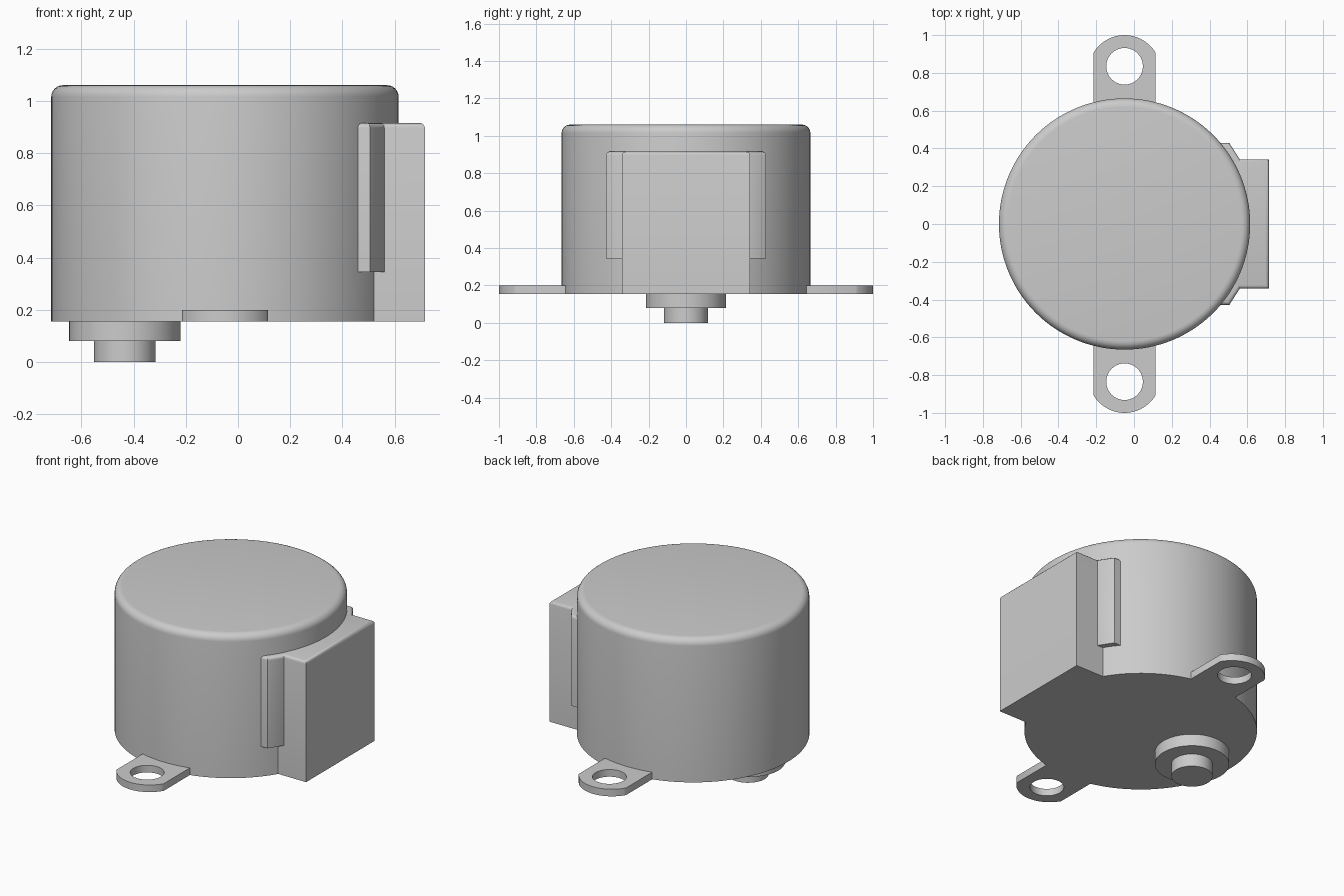
import bpy, bmesh, math

if "Cube" in bpy.data.objects:
    bpy.data.objects.remove(bpy.data.objects["Cube"])

grey = bpy.data.materials.new("light_grey")
grey.diffuse_color = (0.6, 0.6, 0.6, 1)
grey.use_nodes = True
grey.node_tree.nodes["Principled BSDF"].inputs["Base Color"].default_value = grey.diffuse_color

CX, R = -0.05, 0.665          # can centre and radius
BASE, TOP = 0.155, 1.06       # can underside and top


def finish(name, bm):
    bmesh.ops.recalc_face_normals(bm, faces=bm.faces)
    me = bpy.data.meshes.new(name)
    bm.to_mesh(me)
    bm.free()
    me.materials.append(grey)
    ob = bpy.data.objects.new(name, me)
    bpy.context.collection.objects.link(ob)
    bpy.ops.object.select_all(action='DESELECT')
    ob.select_set(True)
    bpy.context.view_layer.objects.active = ob
    bpy.ops.object.shade_smooth_by_angle(angle=math.radians(35))
    return ob


def arc(cx, cy, r, a0, a1, n):
    return [(cx + r * math.cos(a0 + (a1 - a0) * i / n),
             cy + r * math.sin(a0 + (a1 - a0) * i / n)) for i in range(n + 1)]


def circle(cx, cy, r, n):
    return arc(cx, cy, r, 0, 2 * math.pi, n)[:-1]


def prism(name, loops, z0, z1, round_top=0.0, segs=4, keep=lambda e: True):
    """Extrude an outline (with optional hole loops) and round chosen top edges."""
    bm = bmesh.new()
    for pts in loops:
        vs = [bm.verts.new((x, y, z0)) for x, y in pts]
        if len(loops) == 1:
            bm.faces.new(vs)
        else:
            for i in range(len(vs)):
                bm.edges.new((vs[i - 1], vs[i]))
    if len(loops) > 1:
        bmesh.ops.triangle_fill(bm, edges=bm.edges[:], use_beauty=True)
    ext = bmesh.ops.extrude_face_region(bm, geom=bm.faces[:])["geom"]
    for v in ext:
        if isinstance(v, bmesh.types.BMVert):
            v.co.z = z1
    bmesh.ops.recalc_face_normals(bm, faces=bm.faces)
    if round_top:
        rim = [e for e in bm.edges if all(v.co.z > z1 - 1e-5 for v in e.verts) and keep(e)]
        bmesh.ops.bevel(bm, geom=rim, offset=round_top, segments=segs,
                        profile=0.5, affect='EDGES')
    return finish(name, bm)


# Motor can with rounded upper rim
prism("motor_can", [circle(CX, 0, R, 128)], BASE, TOP, 0.045, 6)

# Offset output boss and shaft under the can
prism("shaft_boss", [circle(-0.433, 0, 0.213, 64)], 0.08, BASE + 0.01)
prism("output_shaft", [circle(-0.433, 0, 0.118, 48)], 0.0, 0.09)

# Connector block on the side, top edges softened on the outside
prism("connector_block", [[(0.45, -0.342), (0.715, -0.342), (0.715, 0.342), (0.45, 0.342)]],
      BASE, 0.915, 0.018, 3, lambda e: max(v.co.x for v in e.verts) > 0.5)

for side, s in (("front", -1), ("back", 1)):
    # Chamfered shoulder beside the connector block
    prism(side + "_connector_shoulder",
          [[(0.38, s * 0.30), (0.38, s * 0.428), (0.505, s * 0.428),
            (0.56, s * 0.342), (0.56, s * 0.30)]],
          0.345, 0.915, 0.018, 3,
          lambda e: min(abs(v.co.y) for v in e.verts) > 0.31)

    # Mounting ear: straight sides, rounded tip, concave root against the can
    tip = math.asin(0.165 / 0.191)
    root = math.asin(0.165 / 0.655)
    up = s * math.pi / 2
    outline = (arc(CX, s * 0.809, 0.191, up - tip, up + tip, 24)
               + arc(CX, 0, 0.655, up + root, up - root, 16))
    prism(side + "_mounting_ear", [outline, circle(CX, s * 0.835, 0.097, 40)], BASE, 0.2)
